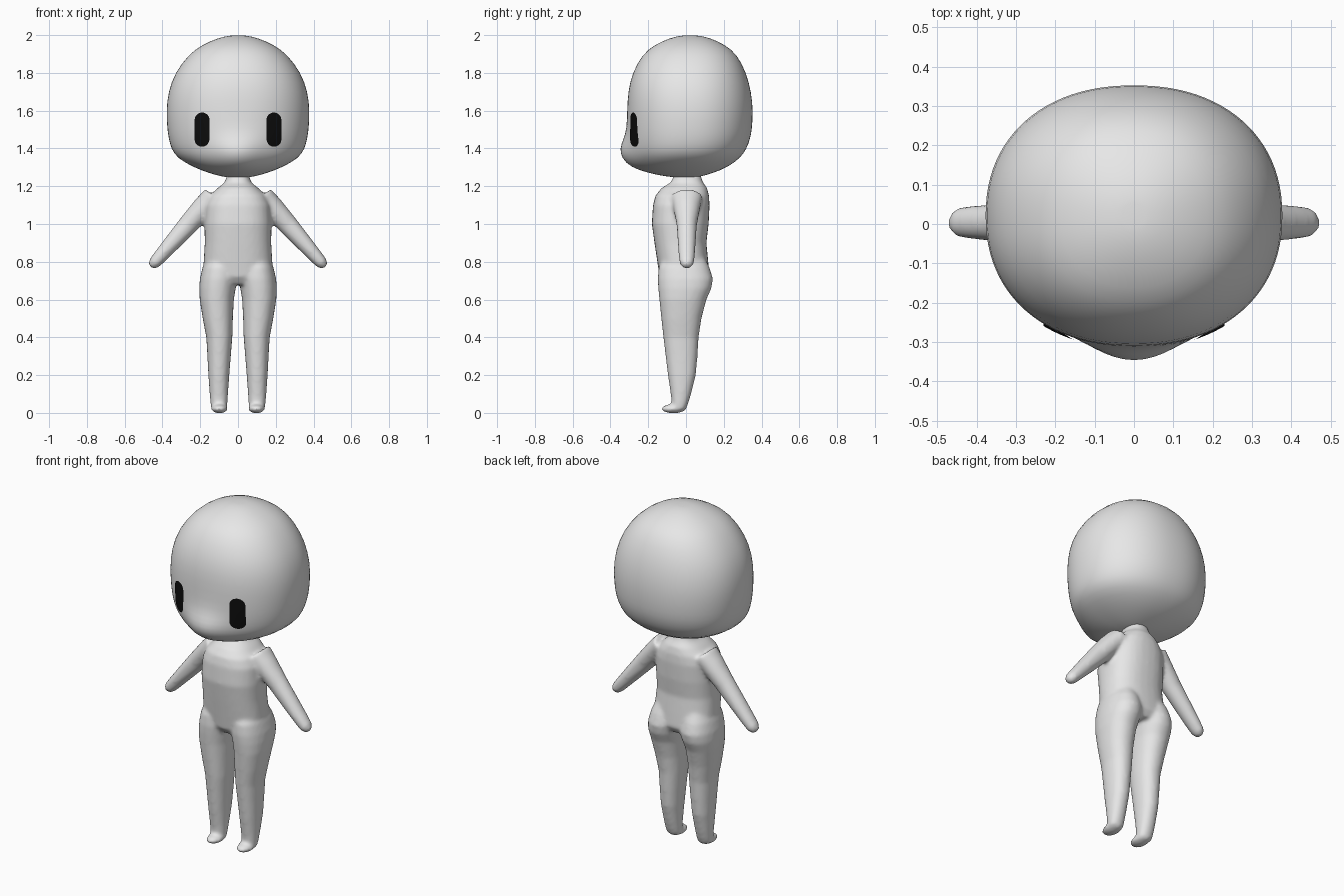
import bpy, bmesh, math
from mathutils import Matrix, Vector

if "Cube" in bpy.data.objects:
    bpy.data.objects.remove(bpy.data.objects["Cube"])


def material(name, rgb):
    m = bpy.data.materials.new(name)
    m.diffuse_color = (*rgb, 1)
    m.use_nodes = True
    m.node_tree.nodes["Principled BSDF"].inputs["Base Color"].default_value = m.diffuse_color
    return m


GREY = material("light grey", (0.8, 0.8, 0.8))
BLACK = material("black", (0.004, 0.004, 0.004))


def loft(bm, rings, seg=32, power=2.2, matrix=Matrix()):
    """Skin rings of (z, centre x, half width, front y, back y, front bump)."""
    loops = []
    for z, cx, rx, yf, yb, bump in rings:
        loop = []
        for i in range(seg):
            a = 2 * math.pi * i / seg
            c, s = math.cos(a), math.sin(a)
            x = rx * math.copysign(abs(c) ** (2 / power), c)
            y = (yf + yb) / 2 + (yb - yf) / 2 * math.copysign(abs(s) ** (2 / power), s)
            if s < 0:
                y -= bump * math.exp(-(x / 0.13) ** 2)
            loop.append(bm.verts.new(matrix @ Vector((cx + x, y, z))))
        loops.append(loop)
    for a, b in zip(loops, loops[1:]):
        for i in range(seg):
            j = (i + 1) % seg
            bm.faces.new((a[i], a[j], b[j], b[i]))
    # close both ends with fans
    for loop in (loops[0], loops[-1]):
        mid = bm.verts.new(sum((v.co for v in loop), Vector()) / seg)
        for i in range(seg):
            bm.faces.new((loop[i], loop[(i + 1) % seg], mid))


def finish(bm, name, mat):
    bmesh.ops.recalc_face_normals(bm, faces=bm.faces)
    for f in bm.faces:
        f.smooth = True
    me = bpy.data.meshes.new(name)
    bm.to_mesh(me)
    bm.free()
    me.materials.append(mat)
    ob = bpy.data.objects.new(name, me)
    bpy.context.collection.objects.link(ob)
    return ob


# Head: round dome, flat face, small muzzle low at the front
bm = bmesh.new()
loft(bm, [
    (1.245, 0, 0.04, -0.04, 0.04, 0),
    (1.252, 0, 0.09, -0.10, 0.08, 0.01),
    (1.27, 0, 0.155, -0.18, 0.145, 0.02),
    (1.30, 0, 0.235, -0.25, 0.22, 0.045),
    (1.35, 0, 0.325, -0.285, 0.29, 0.06),
    (1.40, 0, 0.354, -0.298, 0.322, 0.057),
    (1.45, 0, 0.367, -0.305, 0.340, 0.028),
    (1.50, 0, 0.375, -0.31, 0.350, 0.005),
    (1.60, 0, 0.381, -0.312, 0.356, 0),
    (1.70, 0, 0.370, -0.308, 0.346, 0),
    (1.80, 0, 0.335, -0.285, 0.320, 0),
    (1.90, 0, 0.260, -0.23, 0.270, 0),
    (1.95, 0, 0.188, -0.165, 0.205, 0),
    (1.985, 0, 0.105, -0.085, 0.128, 0),
    (1.998, 0, 0.045, -0.025, 0.068, 0),
], seg=48)
head = finish(bm, "head", GREY)
head.modifiers.new("smooth", 'SUBSURF').levels = 1

# Body: torso, legs, feet and arms fused into one soft skin
bm = bmesh.new()
loft(bm, [
    (0.68, 0, 0.13, -0.11, 0.10, 0),
    (0.72, 0, 0.18, -0.14, 0.125, 0),
    (0.80, 0, 0.182, -0.152, 0.118, 0),
    (0.90, 0, 0.176, -0.167, 0.108, 0),
    (1.00, 0, 0.178, -0.181, 0.12, 0),
    (1.10, 0, 0.172, -0.175, 0.125, 0),
    (1.15, 0, 0.150, -0.162, 0.122, 0),
    (1.19, 0, 0.108, -0.13, 0.112, 0),
    (1.22, 0, 0.070, -0.08, 0.09, 0),
    (1.28, 0, 0.052, -0.055, 0.07, 0),
], power=2.4)
for side in (1, -1):
    # leg
    loft(bm, [(z, side * (a + b) / 2, (b - a) / 2, yf, yb, 0) for z, a, b, yf, yb in [
        (0.02, 0.058, 0.142, -0.07, 0.0),
        (0.05, 0.056, 0.146, -0.076, 0.012),
        (0.10, 0.053, 0.150, -0.081, 0.027),
        (0.20, 0.046, 0.157, -0.096, 0.052),
        (0.30, 0.038, 0.162, -0.108, 0.061),
        (0.40, 0.030, 0.168, -0.12, 0.067),
        (0.50, 0.027, 0.187, -0.131, 0.082),
        (0.60, 0.022, 0.203, -0.141, 0.108),
        (0.66, 0.012, 0.206, -0.147, 0.135),
        (0.71, 0.005, 0.202, -0.150, 0.143),
        (0.77, 0.010, 0.188, -0.145, 0.125),
        (0.82, 0.020, 0.165, -0.12, 0.10)]])
    # foot
    place = Matrix.Translation((side * 0.098, -0.066, 0.022)) @ Matrix.Diagonal((0.044, 0.066, 0.024, 1))
    bmesh.ops.create_uvsphere(bm, u_segments=24, v_segments=14, radius=1, matrix=place)
    # arm, lofted along the shoulder to hand axis
    start, end = Vector((0.13, 0, 1.147)), Vector((0.462, 0, 0.772))
    zax = (end - start).normalized()
    xax = Vector((0, 1, 0)).cross(zax)
    frame = Matrix((xax, (0, 1, 0), zax)).transposed().to_4x4()
    arm = Matrix.Diagonal((side, 1, 1, 1)) @ Matrix.Translation(start) @ frame
    length = (end - start).length
    loft(bm, [(t * length, 0, r, 0.004 - w, 0.004 + w, 0) for t, r, w in [
        (0.0, 0.058, 0.085), (0.15, 0.06, 0.072), (0.4, 0.054, 0.054),
        (0.65, 0.045, 0.048), (0.85, 0.037, 0.043), (0.94, 0.033, 0.038),
        (0.985, 0.022, 0.026), (1.0, 0.01, 0.012)]], seg=24, power=2, matrix=arm)
body = finish(bm, "body", GREY)
skin = body.modifiers.new("fuse", 'REMESH')
skin.mode = 'VOXEL'
skin.voxel_size = 0.01
skin.use_smooth_shade = True
soft = body.modifiers.new("soften", 'SMOOTH')
soft.factor = 0.5
soft.iterations = 8

# Eyes: upright rounded plates laid on the face
for side, name in ((1, "left_eye"), (-1, "right_eye")):
    bm = bmesh.new()
    rows, half, r = [], 0.09, 0.039
    for i in range(25):
        h = -half * math.cos(math.pi * i / 24)
        over = max(0, abs(h) - (half - r))
        w = max(0.003, math.sqrt(max(0, r * r - over * over)))
        rows.append([bm.verts.new((side * 0.188 + w * (k / 4 - 1), -0.5, 1.5 + h)) for k in range(9)])
    for a, b in zip(rows, rows[1:]):
        for k in range(8):
            bm.faces.new((a[k], a[k + 1], b[k + 1], b[k]))
    eye = finish(bm, name, BLACK)
    if eye.data.polygons[0].normal.y > 0:
        eye.data.flip_normals()
    wrap = eye.modifiers.new("lay on face", 'SHRINKWRAP')
    wrap.target = head
    wrap.wrap_method = 'PROJECT'
    wrap.use_project_y = True
    wrap.use_positive_direction = True
    wrap.wrap_mode = 'ABOVE_SURFACE'
    wrap.offset = 0.005
